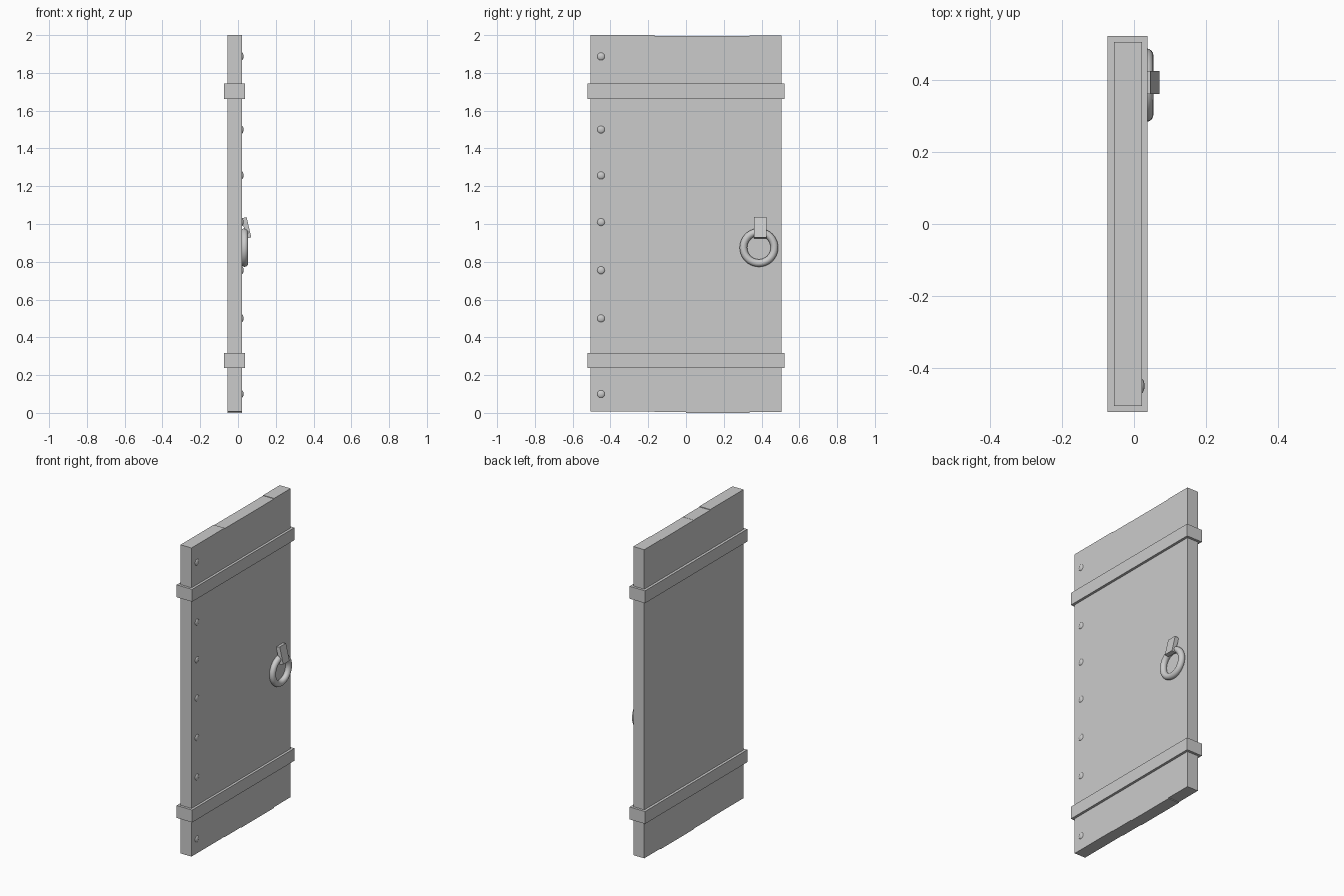
import bpy
import math

if "Cube" in bpy.data.objects:
    bpy.data.objects.remove(bpy.data.objects["Cube"])


def box(name, lo, hi):
    size = [b - a for a, b in zip(lo, hi)]
    mid = [(a + b) / 2 for a, b in zip(lo, hi)]
    bpy.ops.mesh.primitive_cube_add(size=1, location=mid)
    ob = bpy.context.object
    ob.name = name
    ob.scale = size
    bpy.ops.object.transform_apply(location=False, rotation=False, scale=True)
    return ob


# Door planks, alternating wide and narrow with uneven ends
planks = [(-0.506, -0.168, 0.007, 2.0), (-0.168, 0.0, 0.004, 1.996),
          (0.0, 0.337, 0.0, 1.995), (0.337, 0.506, 0.005, 1.998)]
for i, (y0, y1, z0, z1) in enumerate(planks):
    box(f"plank_{i + 1}", (-0.056, y0, z0), (0.022, y1, z1))

# Straps wrapping around the door
for name, z in (("lower_strap", 0.278), ("upper_strap", 1.703)):
    box(name, (-0.073, -0.522, z - 0.04), (0.038, 0.522, z + 0.04))

# Rivets along the hinge side
for i, z in enumerate((0.10, 0.50, 0.755, 1.01, 1.257, 1.50, 1.887)):
    bpy.ops.mesh.primitive_uv_sphere_add(
        segments=16, ring_count=10, radius=0.021,
        location=(0.019, -0.45, z), rotation=(0, math.pi / 2, 0))
    rivet = bpy.context.object
    rivet.name = f"rivet_{i + 1}"
    rivet.scale = (1, 1, 0.5)
    bpy.ops.object.shade_smooth_by_angle()

# Pull ring
bpy.ops.mesh.primitive_torus_add(
    major_radius=0.082, minor_radius=0.02, major_segments=40, minor_segments=16,
    location=(0.034, 0.386, 0.875), rotation=(0, math.pi / 2, 0))
bpy.context.object.name = "pull_ring"
bpy.ops.object.shade_smooth_by_angle()

# Tilted bracket holding the ring
bracket = box("ring_bracket", (-0.0132, -0.032, -0.055), (0.0132, 0.032, 0.055))
bracket.location = (0.045, 0.393, 0.980)
bracket.rotation_euler = (0, -math.radians(13), 0)
